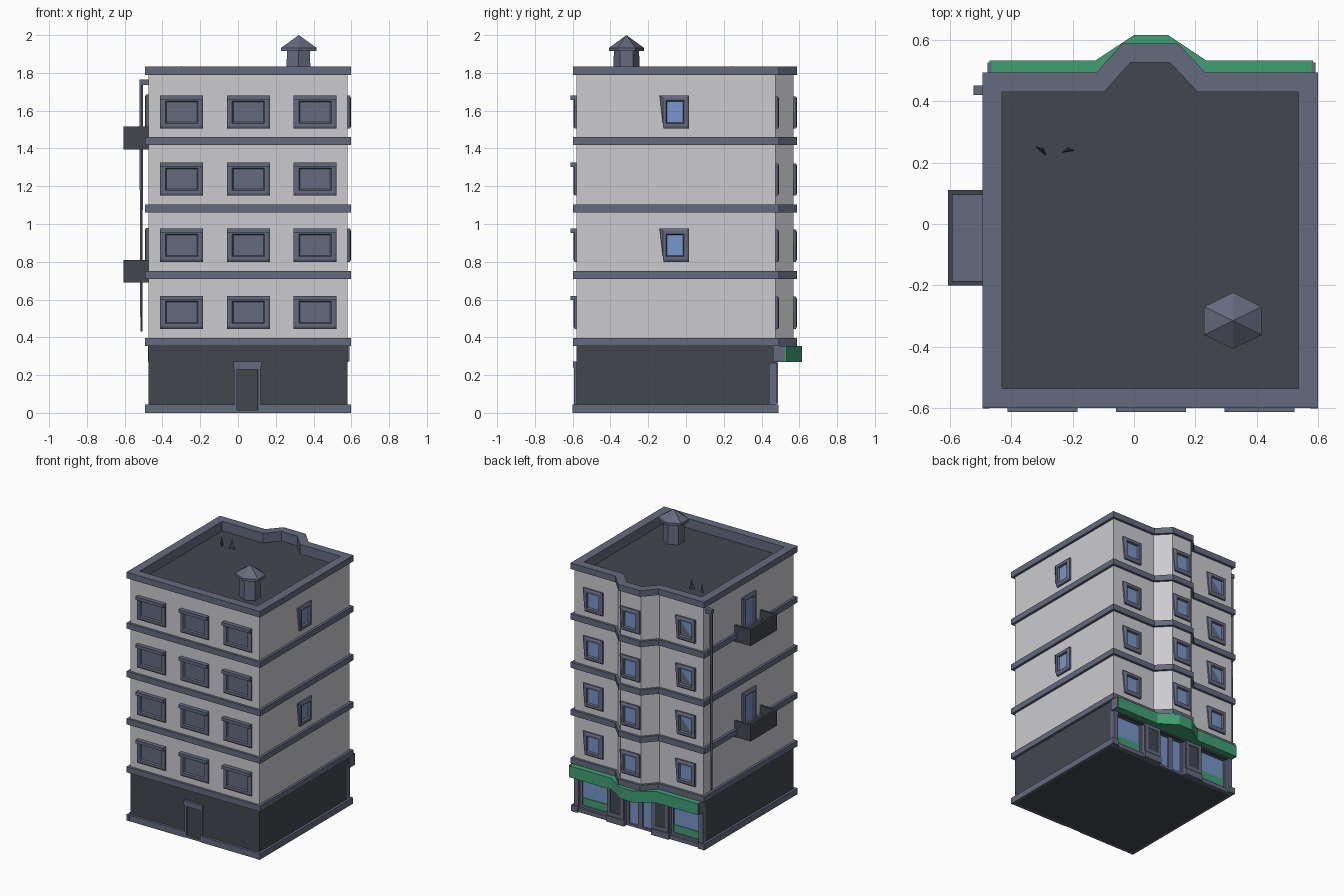
import bpy, bmesh
from math import radians

cube = bpy.data.objects.get("Cube")
if cube:
    bpy.data.objects.remove(cube, do_unlink=True)


def material(name, r, g, b):
    m = bpy.data.materials.new(name)
    m.use_nodes = True
    m.diffuse_color = (r, g, b, 1)
    m.node_tree.nodes["Principled BSDF"].inputs["Base Color"].default_value = (r, g, b, 1)
    return m


PLASTER = material("pale plaster", 0.60, 0.59, 0.61)
SLATE = material("slate trim", 0.13, 0.145, 0.21)
DARK = material("dark stone", 0.055, 0.063, 0.076)
GLASS = material("blue glass", 0.18, 0.31, 0.60)
GREEN = material("green awning", 0.05, 0.35, 0.17)


def finish(name, bm, *mats):
    bmesh.ops.recalc_face_normals(bm, faces=bm.faces[:])
    me = bpy.data.meshes.new(name)
    bm.to_mesh(me)
    bm.free()
    for m in mats:
        me.materials.append(m)
    ob = bpy.data.objects.new(name, me)
    bpy.context.collection.objects.link(ob)
    return ob


def prism(name, mat, pts, z0, z1):
    bm = bmesh.new()
    lo = [bm.verts.new((x, y, z0)) for x, y in pts]
    hi = [bm.verts.new((x, y, z1)) for x, y in pts]
    bm.faces.new(lo)
    bm.faces.new(hi)
    for i in range(len(pts)):
        j = (i + 1) % len(pts)
        bm.faces.new((lo[i], lo[j], hi[j], hi[i]))
    return finish(name, bm, mat)


def box(name, mat, x0, x1, y0, y1, z0, z1):
    return prism(name, mat, [(x0, y0), (x1, y0), (x1, y1), (x0, y1)], z0, z1)


def ring(name, outer, inner, z0, z1, mat_out, mat_in):
    """Closed band between two matching outlines; inner side gets mat_in."""
    bm = bmesh.new()
    loops = [[bm.verts.new((x, y, z)) for x, y in pts]
             for pts, z in ((outer, z0), (outer, z1), (inner, z1), (inner, z0))]
    n = len(outer)
    for k in range(4):
        a, b = loops[k], loops[(k + 1) % 4]
        for i in range(n):
            j = (i + 1) % n
            bm.faces.new((a[i], a[j], b[j], b[i])).material_index = int(k == 2)
    return finish(name, bm, mat_out, mat_in)


def outline(d):
    """Plan of the upper storeys with the rear bay, offset outward by d."""
    s, y, b = 0.4 * d, 0.475 + d, 0.57 + d
    return [(-0.475 - d, -0.58 - d), (0.58 + d, -0.58 - d), (0.58 + d, y), (0.225 + s, y),
            (0.135 + s, b), (-0.03 - s, b), (-0.115 - s, y), (-0.475 - d, y)]


TURN = {"front": 0, "right": 90, "back": 180, "left": -90}
FRAME = [(0, -0.01), (0, 0.012), (0.012, 0.018), (0.027, 0.018), (0.032, 0.004)]


def panel(name, side, x, y, z0, z1, w, pane, rings=FRAME, frame=SLATE, lean=0, torn=False):
    """Framed opening on a wall: rings are (inset, depth) steps towards the pane."""
    bm = bmesh.new()
    loops = []
    for k, (i, d) in enumerate(rings):
        h, t = w / 2 - i, lean if k < 2 else 0
        corners = [(-h + t, z0 + i), (h, z0 + i), (h, z1 - i), (-h - t / 2, z1 - i)]
        loops.append([bm.verts.new((u, -d, z)) for u, z in corners])
    for a, b in zip(loops, loops[1:]):
        for i in range(4):
            j = (i + 1) % 4
            bm.faces.new((a[i], a[j], b[j], b[i]))
    bm.faces.new(loops[0])
    bl, br, tr, tl = loops[-1]
    if torn:
        bm.faces.new((bl, br, tl))
        bm.faces.new((br, tr, tl)).material_index = 1
    else:
        bm.faces.new((bl, br, tr, tl)).material_index = 1
    ob = finish(name, bm, frame, pane)
    ob.location = (x, y, 0)
    ob.rotation_euler.z = radians(TURN[side])
    return ob


def cone(name, mat, sides, r0, r1, loc, h, scale=(1, 1), turn=0):
    bm = bmesh.new()
    bmesh.ops.create_cone(bm, cap_ends=True, segments=sides, radius1=r0, radius2=r1, depth=h)
    ob = finish(name, bm, mat)
    ob.location = (loc[0], loc[1], loc[2] + h / 2)
    ob.scale = (*scale, 1)
    ob.rotation_euler.z = radians(turn)
    return ob


# Main walls, floor bands, roof and parapet
prism("upper_walls", PLASTER, outline(0), 0.38, 1.76)
for i, z in enumerate((0.355, 0.71, 1.06, 1.418)):
    prism(f"floor_band_{i + 1}", SLATE, outline(0.018), z, z + 0.042)
prism("roof_deck", DARK, outline(-0.03), 1.75, 1.764)
ring("parapet_wall", outline(0), outline(-0.045), 1.755, 1.792, PLASTER, SLATE)
ring("parapet_cap", outline(0.018), outline(-0.045), 1.79, 1.835, SLATE, SLATE)

# Ground floor and plinth
box("ground_walls", DARK, -0.475, 0.58, -0.58, 0.445, 0, 0.36)
box("shop_lintel", DARK, -0.475, 0.58, 0.44, 0.478, 0.26, 0.36)
box("plinth_left", SLATE, -0.492, -0.47, -0.6, 0.49, 0, 0.045)
box("plinth_right", SLATE, 0.575, 0.598, -0.6, 0.49, 0, 0.045)
box("plinth_front_left", SLATE, 0.12, 0.598, -0.598, -0.575, 0, 0.045)
box("plinth_front_right", SLATE, -0.492, -0.02, -0.598, -0.575, 0, 0.045)

# Front windows with hoods
FLAT = [(0, -0.01), (0, 0.01), (0.012, 0.016), (0.028, 0.016), (0.034, 0.006)]
FLOORS = (0.445, 0.80, 1.15, 1.505)
for f, z in enumerate(FLOORS):
    for c, x in enumerate((-0.298, 0.055, 0.408)):
        panel(f"front_window_{f + 1}_{c + 1}", "front", x, -0.58, z, z + 0.175, 0.228, SLATE, FLAT)
        box(f"front_hood_{f + 1}_{c + 1}", SLATE, x - 0.114, x + 0.114, -0.611, -0.58, z + 0.152, z + 0.175)

# Rear windows, the middle column on the bay
for f, z in enumerate(FLOORS):
    for c, (x, y) in enumerate(((0.42, 0.475), (0.052, 0.57), (-0.335, 0.475))):
        panel(f"rear_window_{f + 1}_{c + 1}", "back", x, y, z, z + 0.17, 0.155, GLASS,
              lean=0.012, torn=(c == 2 and f > 0))

# Side windows on the left wall
for f in (1, 3):
    z = FLOORS[f]
    panel(f"side_window_{f + 1}", "right", 0.58, -0.058, z, z + 0.175, 0.15, GLASS, lean=0.014)

# Balconies and their doors on the right wall
for f, z in enumerate((0.69, 1.395)):
    n = f + 1
    panel(f"balcony_door_{n}", "left", -0.475, -0.05, z + 0.01, z + 0.29, 0.155, GLASS)
    box(f"balcony_floor_{n}", SLATE, -0.595, -0.47, -0.19, 0.1, z + 0.004, z + 0.025)
    box(f"balcony_front_{n}", DARK, -0.605, -0.59, -0.2, 0.11, z, z + 0.12)
    for tag, y in (("a", -0.2), ("b", 0.095)):
        box(f"balcony_end_{tag}_{n}", DARK, -0.592, -0.47, y, y + 0.015, z, z + 0.12)

# Front service door
panel("front_door", "front", 0.05, -0.58, 0, 0.245, 0.14, DARK,
      [(0, -0.01), (0, 0.014), (0.014, 0.014), (0.016, 0.004)])
box("front_door_hood", SLATE, -0.025, 0.125, -0.598, -0.575, 0.24, 0.272)

# Shop front: piers, display windows and entrance
THIN = [(0, -0.01), (0, 0.012), (0.018, 0.012), (0.02, 0.004)]
for i, (x0, x1) in enumerate(((-0.475, -0.44), (-0.2, -0.055), (0.165, 0.31), (0.545, 0.58))):
    box(f"shop_pier_{i + 1}", SLATE, x0, x1, 0.44, 0.48, 0, 0.3)
    box(f"shop_pier_base_{i + 1}", SLATE, x0, x1, 0.44, 0.49, 0, 0.045)
    if x1 - x0 > 0.1:
        panel(f"shop_pier_panel_{i + 1}", "back", (x0 + x1) / 2, 0.48, 0.05, 0.268, x1 - x0 - 0.01, DARK,
              [(0, -0.01), (0, 0.006), (0.025, 0.006), (0.025, 0.002)])
for i, (x, w) in enumerate(((0.428, 0.236), (-0.32, 0.24))):
    panel(f"display_window_{i + 1}", "back", x, 0.445, 0.03, 0.27, w, GLASS, THIN)
    box(f"display_stripe_{i + 1}", GREEN, x - w / 2 + 0.02, x + w / 2 - 0.02, 0.447, 0.454, 0.05, 0.105)
    box(f"display_sill_{i + 1}", SLATE, x - w / 2, x + w / 2, 0.44, 0.475, 0, 0.03)
for i, x in enumerate((0.0, 0.11)):
    panel(f"entrance_door_{i + 1}", "back", x, 0.445, 0.0, 0.27, 0.11, GLASS, THIN)

# Awning wrapping the bay
prism("awning", GREEN, [(-0.47, 0.48), (0.583, 0.48), (0.583, 0.532), (0.235, 0.532), (0.11, 0.615),
                        (0.0, 0.615), (-0.125, 0.532), (-0.47, 0.532)], 0.27, 0.354)
for tag, x in (("left", 0.578), ("right", -0.476)):
    box(f"awning_bracket_{tag}", SLATE, x, x + 0.012, 0.46, 0.525, 0.272, 0.355)

# Drainpipe and hopper
cone("drainpipe", SLATE, 6, 0.006, 0.012, (-0.512, 0.435, 0.43), 1.32)
box("drain_hopper", SLATE, -0.522, -0.47, 0.42, 0.45, 1.735, 1.765)

# Chimney with a pointed cap, and loose scraps on the roof
cone("chimney", SLATE, 6, 0.075, 0.07, (0.32, -0.315, 1.755), 0.17, (1, 0.95))
cone("chimney_cap_rim", SLATE, 6, 0.108, 0.108, (0.322, -0.315, 1.915), 0.018, (1, 0.85))
cone("chimney_cap", SLATE, 6, 0.108, 0.0, (0.322, -0.315, 1.933), 0.067, (1, 0.85))
for i, (x, t) in enumerate(((-0.3, -40), (-0.215, 10))):
    cone(f"roof_scrap_{i + 1}", DARK, 3, 0.026, 0.0, (x, 0.24, 1.762), 0.075, (1, 0.35), t)
